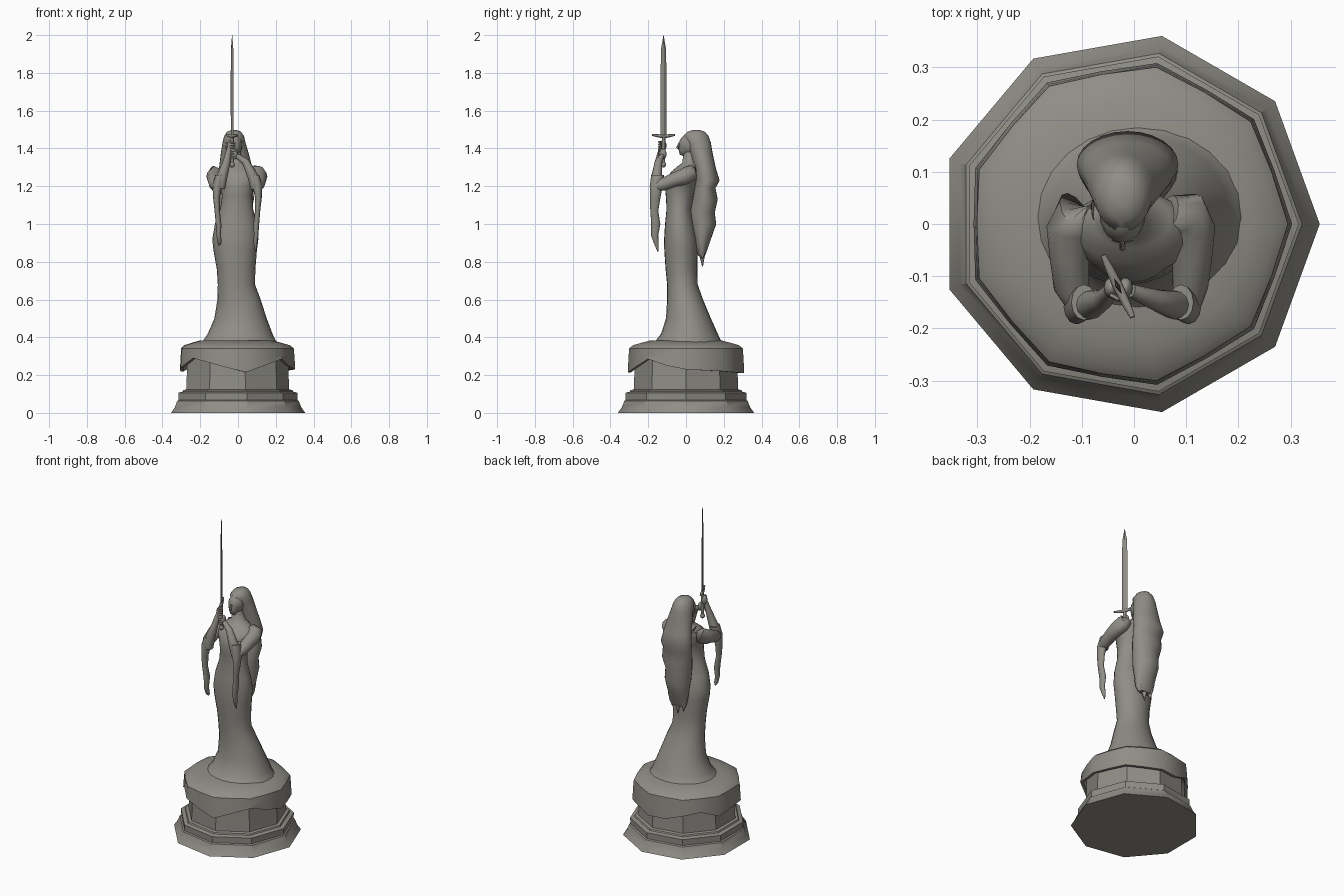
import bpy, bmesh, math
from mathutils import Vector

stone = bpy.data.materials.new("warm grey stone")
stone.diffuse_color = (0.28, 0.268, 0.24, 1)


def loft(name, rings, smooth=60):
    """Skin a stack of closed rings and cap both ends."""
    bm = bmesh.new()
    rows = [[bm.verts.new(p) for p in ring] for ring in rings]
    n = len(rows[0])
    for a, b in zip(rows, rows[1:]):
        for i in range(n):
            j = (i + 1) % n
            bm.faces.new((a[i], a[j], b[j], b[i]))
    bm.faces.new(rows[0][::-1])
    bm.faces.new(rows[-1])
    bmesh.ops.recalc_face_normals(bm, faces=bm.faces)
    me = bpy.data.meshes.new(name)
    bm.to_mesh(me)
    bm.free()
    me.materials.append(stone)
    ob = bpy.data.objects.new(name, me)
    bpy.context.collection.objects.link(ob)
    if smooth:
        bpy.ops.object.select_all(action='DESELECT')
        ob.select_set(True)
        bpy.context.view_layer.objects.active = ob
        bpy.ops.object.shade_smooth_by_angle(angle=math.radians(smooth))
    return ob


def oval(z, x0, x1, y0, y1, n=24):
    cx, cy, rx, ry = (x0 + x1) / 2, (y0 + y1) / 2, (x1 - x0) / 2, (y1 - y0) / 2
    return [(cx + rx * math.cos(2 * math.pi * i / n), cy + ry * math.sin(2 * math.pi * i / n), z)
            for i in range(n)]


def tube(name, pts, n=10, smooth=60):
    """Round limb along (x, y, z, radius) points."""
    rings = []
    for k, p in enumerate(pts):
        c = Vector(p[:3])
        d = (Vector(pts[min(k + 1, len(pts) - 1)][:3]) - Vector(pts[max(k - 1, 0)][:3])).normalized()
        ref = Vector((1, 0, 0)) if abs(d.x) < 0.8 else Vector((0, 0, 1))
        u = d.cross(ref).normalized()
        v = d.cross(u)
        rings.append([c + p[3] * (u * math.cos(2 * math.pi * i / n) + v * math.sin(2 * math.pi * i / n))
                      for i in range(n)])
    return loft(name, rings, smooth)


def ellipsoid(name, c, r, n=16):
    rings = []
    for k in range(11):
        a = -math.pi / 2 + math.pi * min(max(k / 10, 0.02), 0.98)
        w = math.cos(a)
        rings.append(oval(c[2] + r[2] * math.sin(a), c[0] - r[0] * w, c[0] + r[0] * w,
                          c[1] - r[1] * w, c[1] + r[1] * w, n))
    return loft(name, rings)


# nine-sided plinth
CX = -0.01
prof = [(.366, 0), (.345, .03), (.332, .063), (.324, .068), (.326, .106), (.303, .112),
        (.299, .12), (.281, .124), (.277, .22), (.277, .335)]
loft("plinth", [oval(z, CX - r, CX + r, -r, r, 9) for r, z in prof], 35)

# draped cloth over the plinth with an uneven hem
hem = [.23, .225, .22, .215, .21, .21, .245, .258, .22, .23, .24, .29, .27, .24, .215, .25, .285, .25]


def drape_ring(r, z_of, corner):
    ring = []
    for k in range(18):
        a = math.radians(20 * k)
        q = r * (1 if k % 2 == 0 else corner)
        ring.append((CX + q * math.cos(a), q * math.sin(a), z_of(k)))
    return ring


loft("draped_cloth", [
    drape_ring(.27, lambda k: hem[k] + .03, .945),
    drape_ring(.295, lambda k: hem[k], .95),
    drape_ring(.313, lambda k: hem[k], .95),
    drape_ring(.309, lambda k: .3 + .1 * (hem[k] - .25), .95),
    drape_ring(.305, lambda k: .342, .955),
    drape_ring(.285, lambda k: .358, .965),
    drape_ring(.24, lambda k: .371, .98),
    drape_ring(.19, lambda k: .384, 1)], 38)

# long dress, torso and neck
body = [(.36, -.215, .22, -.19, .21), (.383, -.185, .2, -.16, .185), (.42, -.16, .182, -.132, .168),
        (.5, -.125, .152, -.106, .132), (.6, -.109, .12, -.1, .09), (.68, -.107, .09, -.1, .062),
        (.76, -.112, .092, -.108, .06), (.86, -.13, .1, -.115, .062), (.92, -.136, .108, -.116, .06),
        (1.0, -.122, .1, -.111, .043), (1.08, -.093, .08, -.103, .028), (1.15, -.085, .075, -.107, .04),
        (1.2, -.092, .083, -.112, .05), (1.25, -.115, .11, -.098, .06), (1.28, -.112, .107, -.075, .062),
        (1.305, -.08, .07, -.045, .06), (1.325, -.052, .028, -.02, .06), (1.38, -.048, .012, -.012, .05)]
loft("dress_and_torso", [oval(*b) for b in body])

# head with chin and nose
ellipsoid("head", (-.022, .025, 1.42), (.045, .062, .062))
tube("jaw", [(-.022, -.002, 1.41, .038), (-.022, -.013, 1.385, .028), (-.022, -.022, 1.363, .013)])
tube("nose", [(-.022, -.034, 1.43, .004), (-.022, -.045, 1.403, .007), (-.022, -.036, 1.396, .004)], 6)

# long wavy hair
hair = [(1.497, -.038, -.004, .035, .075), (1.488, -.058, .016, .006, .1), (1.465, -.074, .032, -.014, .12),
        (1.43, -.082, .04, .0, .132), (1.38, -.09, .055, .018, .14), (1.3, -.1, .075, .04, .157),
        (1.23, -.11, .085, .05, .178), (1.19, -.105, .082, .045, .156), (1.13, -.104, .084, .035, .168),
        (1.06, -.092, .07, .02, .152), (1.0, -.088, .07, .024, .16), (.92, -.075, .06, .042, .132),
        (.86, -.066, .05, .056, .112), (.83, -.055, .04, .064, .1)]
loft("hair", [oval(*h) for h in hair])
for x, low in ((-.045, .8), (-.005, .775), (.032, .815)):
    tube("hair_tip", [(x, .085, .9, .028), (x, .084, .85, .019), (x, .088, low, .002)], 8)

# arms, cuffs and trailing sleeves
for side, s, lift, low in (("left", -1, .03, .885), ("right", 1, -.015, .855)):
    o = -.012 if s < 0 else 0
    tube(side + "_upper_arm", [(s * .07, .025, 1.285, .03), (s * .1 + o, .02, 1.268, .045),
                               (s * .112 + o, -.01, 1.25, .044), (s * .112 + o, -.06, 1.235, .038),
                               (s * .108 + o, -.12, 1.21, .034), (s * .103, -.155, 1.198, .026)], 12)
    tube(side + "_forearm", [(s * .098, -.155, 1.19, .03), (s * .08 - .003, -.155, 1.255, .028),
                             (s * .05 - .01, -.145, 1.33, .02),
                             (s * .02 - .025, -.128, 1.375 + lift, .013)], 12)
    sleeve = [(1.26, .09, -.15, .024, .034), (1.2, .103, -.158, .026, .034), (1.14, .108, -.163, .018, .028),
              (1.07, .104, -.168, .014, .021), (1.0, .097, -.16, .015, .024), (.94, .096, -.166, .012, .019),
              (.9, .092, -.158, .011, .013), (low, .093, -.149, .003, .003)]
    loft(side + "_trailing_sleeve", [oval(z, s * x + o / 2 - rx, s * x + o / 2 + rx, y - ry, y + ry, 12)
                                     for z, x, y, rx, ry in sleeve])
    # hand and fingers around the grip
    hz = 1.385 + lift
    ellipsoid(side + "_hand", (-.03 + s * .014, -.122, hz), (.014, .02, .028), 10)
    for f in range(4):
        z = hz - .02 + f * .013
        tube(side + "_finger", [(-.03 + s * .016, -.135, z, .006), (-.03 + s * .002, -.143, z, .006),
                                (-.03 - s * .014, -.132, z - .004, .005)], 6)

# sword: its flat side is turned slightly away from the side view
ux, uy = .43, -.903
SX, SY = -.031, -.119


def blade_ring(z, w, t):
    return [(SX + a * ux - b * uy, SY + a * uy + b * ux, z) for a, b in ((w, 0), (0, t), (-w, 0), (0, -t))]


loft("sword_blade", [blade_ring(1.46, .017, .005), blade_ring(1.8, .0175, .0045),
                     blade_ring(1.93, .014, .004), blade_ring(2.0, .0008, .0008)], 0)
guard = [(-.066, 1.472, .005), (-.04, 1.468, .008), (0, 1.463, .01), (.04, 1.468, .008), (.066, 1.472, .005)]
tube("sword_guard", [(SX + t * ux, SY + t * uy, z, r) for t, z, r in guard], 8)
tube("sword_grip", [(SX, SY, 1.315, .008), (SX, SY, 1.39, .01), (SX, SY, 1.465, .009)], 8)
ellipsoid("sword_pommel", (SX, SY, 1.315), (.014, .014, .016), 8)
